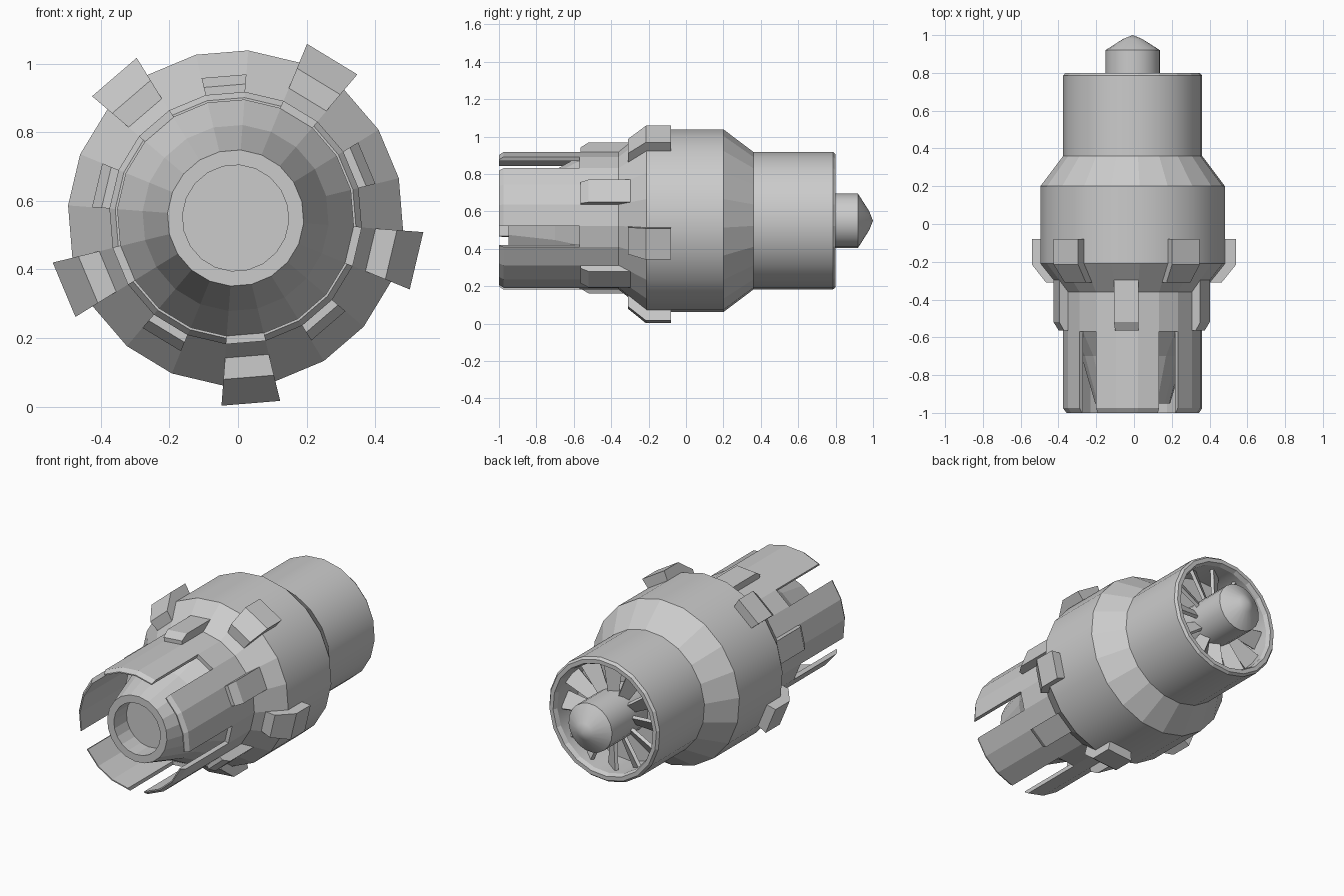
import bpy, bmesh, math
from mathutils import Matrix, Vector

if "Cube" in bpy.data.objects:
    bpy.data.objects.remove(bpy.data.objects["Cube"])

CX, CZ = -0.007, 0.55       # long axis of the engine runs along y
SEG = 20
STEP = 360 / SEG
PHASE = 13.7                # angle of the first facet corner


def finish(name, bm):
    bmesh.ops.remove_doubles(bm, verts=bm.verts, dist=1e-5)
    bmesh.ops.recalc_face_normals(bm, faces=bm.faces)
    me = bpy.data.meshes.new(name)
    bm.to_mesh(me)
    bm.free()
    ob = bpy.data.objects.new(name, me)
    ob.location = (CX, 0, CZ)
    bpy.context.collection.objects.link(ob)
    return ob


def sweep(bm, profile, start, steps, step=STEP):
    """Turn a (y, r) profile about the axis; partial turns are closed and capped."""
    full = abs(steps * step - 360) < 1e-4
    rings = []
    for i in range(steps if full else steps + 1):
        a = math.radians(start + i * step)
        rings.append([bm.verts.new((r * math.cos(a), y, r * math.sin(a))) for y, r in profile])
    n = len(profile)
    for i in range(steps):
        a, b = rings[i], rings[(i + 1) % len(rings)]
        for j in range(n - 1 if full else n):
            k = (j + 1) % n
            bm.faces.new((a[j], a[k], b[k], b[j]))
    if not full:
        bm.faces.new(rings[0])
        bm.faces.new(rings[-1])


def smooth_straight_walls(ob):
    """Smooth the large cylindrical bands, keep the cones faceted."""
    bm = bmesh.new()
    bm.from_mesh(ob.data)
    for f in bm.faces:
        c = f.calc_center_median()
        f.smooth = abs(f.normal.y) < 0.1 and c.y > -0.25
    for e in bm.edges:
        fs = e.link_faces
        e.smooth = len(fs) == 2 and fs[0].smooth and fs[1].smooth
    bm.to_mesh(ob.data)
    bm.free()


# Main housing: nozzle, collar, drum, rear barrel and intake recess
bm = bmesh.new()
sweep(bm, [(-.83, 0), (-.83, .155), (-.95, .155), (-.95, .199), (-.70, .272),
           (-.57, .345), (-.57, .369), (-.36, .369), (-.21, .49), (.20, .49),
           (.36, .369), (.785, .369), (.80, .357), (.80, .333), (.775, .322),
           (.58, .322), (.58, 0)], PHASE, SEG)
smooth_straight_walls(finish("housing", bm))

# Five-fold parts: (name, profile, first angle, number of facets)
gap = PHASE + 2 * STEP
repeated = [
    ("exhaust_petals", [(-.56, .345), (-1, .345), (-1, .352), (-.975, .369), (-.56, .369)],
     gap + STEP, 3),
    ("large_lugs", [(-.31, .40), (-.31, .472), (-.215, .549), (-.08, .549), (-.08, .40)],
     gap, 1),
    ("small_lugs", [(-.565, .36), (-.565, .392), (-.52, .42), (-.29, .42), (-.29, .36)],
     gap + 2 * STEP, 1),
]
for name, profile, start, count in repeated:
    bm = bmesh.new()
    for k in range(5):
        sweep(bm, profile, start + 72 * k, count)
    finish(name, bm)

# Intake spinner
bm = bmesh.new()
sweep(bm, [(.57, 0), (.57, .145), (.92, .145), (.98, .05), (1, 0)], PHASE, SEG)
hub = finish("spinner", bm)
bpy.context.view_layer.objects.active = hub
hub.select_set(True)
bpy.ops.object.shade_smooth_by_angle(angle=math.radians(30))

# Pitched fan blades, wider towards the rim
bm = bmesh.new()
BLADES = 12
for k in range(BLADES):
    vs = bmesh.ops.create_cube(bm, size=1)["verts"]
    for v in vs:
        width = .11 if v.co.x > 0 else .06
        v.co = Vector((.228 + v.co.x * .20, v.co.y * .02, v.co.z * width))
    turn = Matrix.Rotation(-2 * math.pi * k / BLADES, 4, 'Y')
    pitch = Matrix.Rotation(math.radians(35), 4, 'X')
    bmesh.ops.transform(bm, verts=vs, matrix=Matrix.Translation((0, .70, 0)) @ turn @ pitch)
finish("fan_blades", bm)
